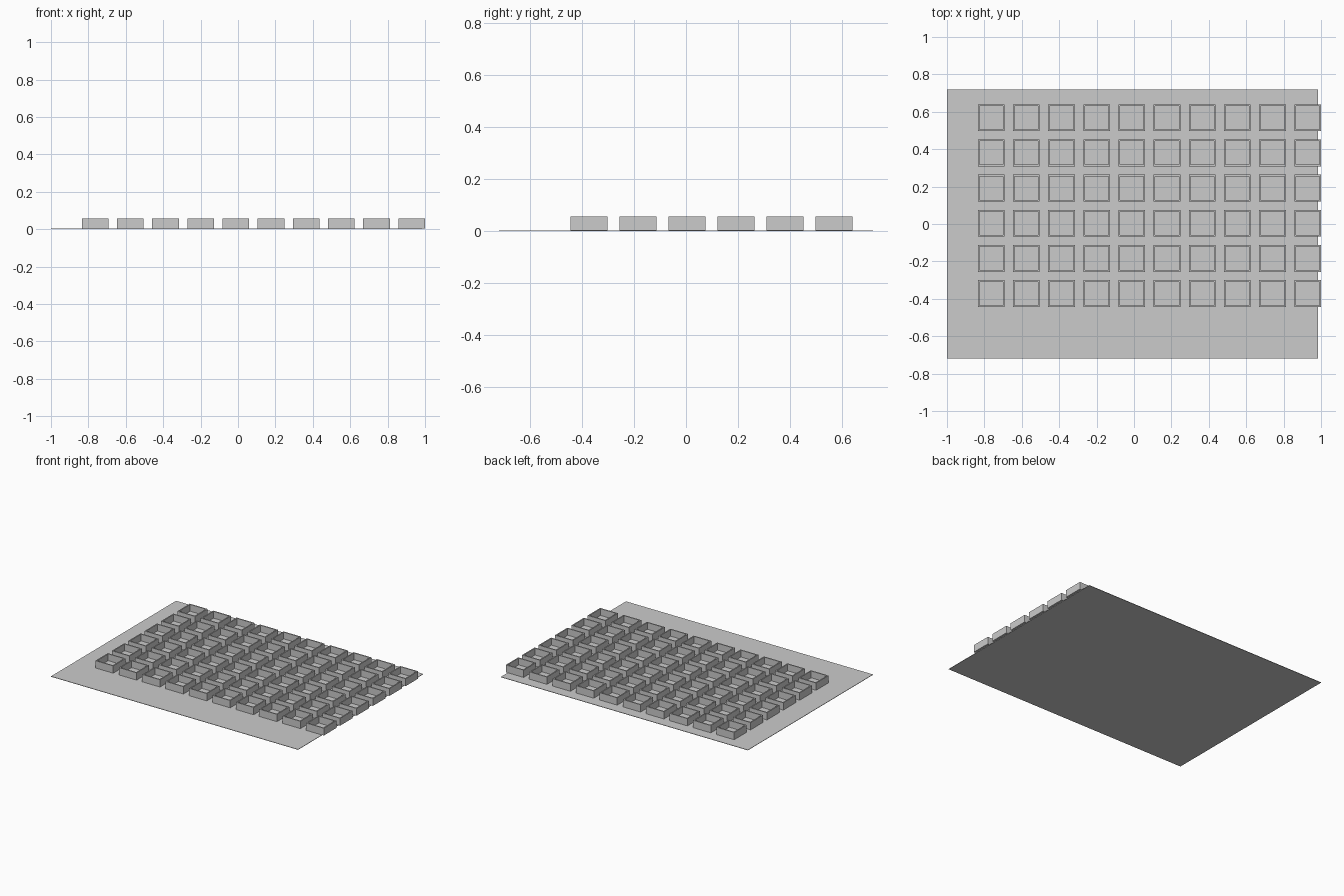
import bpy
import bmesh
from mathutils import Matrix, Vector

cube = bpy.data.objects.get("Cube")
if cube:
    bpy.data.objects.remove(cube, do_unlink=True)

COLS, ROWS = 10, 6
PITCH, SIZE, WALL = 0.188, 0.143, 0.012
BASE, TOP = 0.003, 0.056

grey = bpy.data.materials.new("plain_grey")
grey.use_nodes = True
colour = (0.6, 0.6, 0.6, 1)
grey.diffuse_color = colour
grey.node_tree.nodes["Principled BSDF"].inputs["Base Color"].default_value = colour


def add_box(bm, centre, size):
    matrix = Matrix.Translation(Vector(centre)) @ Matrix.Diagonal((*size, 1))
    return bmesh.ops.create_cube(bm, size=1, matrix=matrix)["verts"]


def finish(name, bm):
    mesh = bpy.data.meshes.new(name)
    bm.to_mesh(mesh)
    bm.free()
    mesh.materials.append(grey)
    obj = bpy.data.objects.new(name, mesh)
    bpy.context.collection.objects.link(obj)
    return obj


# Thin base sheet
bm = bmesh.new()
add_box(bm, (-0.0075, 0, BASE / 2), (1.985, 1.436, BASE))
finish("base_sheet", bm)

# One open tray: inset the top face for the rim, then sink it to the floor
bm = bmesh.new()
add_box(bm, (0, 0, (BASE + TOP) / 2), (SIZE, SIZE, TOP - BASE))
bm.normal_update()
lid = max(bm.faces, key=lambda f: f.calc_center_median().z)
bmesh.ops.inset_region(bm, faces=[lid], thickness=WALL)
floor = bmesh.ops.extrude_discrete_faces(bm, faces=[lid])["faces"][0]
bmesh.ops.translate(bm, verts=floor.verts, vec=(0, 0, BASE + 0.004 - TOP))
trays = finish("open_trays", bm)
trays.location = (0.9285 - PITCH * (COLS - 1), 0.098 - PITCH * (ROWS - 1) / 2, 0)

# Repeat the tray in columns and rows
for name, count, step in (("columns", COLS, (PITCH, 0, 0)), ("rows", ROWS, (0, PITCH, 0))):
    array = trays.modifiers.new(name, "ARRAY")
    array.count = count
    array.use_relative_offset = False
    array.use_constant_offset = True
    array.constant_offset_displace = step
